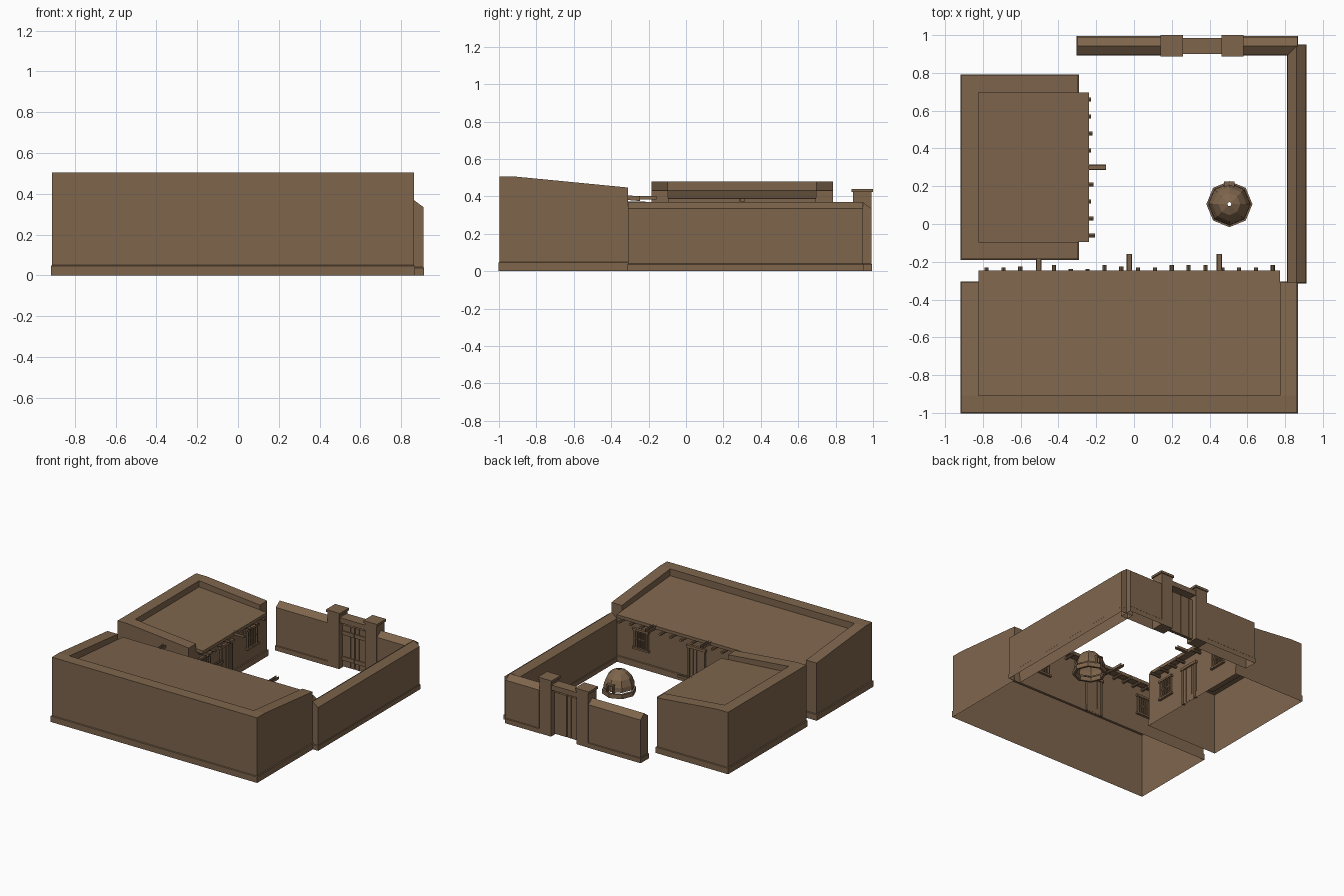
import bpy, bmesh, math, random
from mathutils import Matrix, Vector

if "Cube" in bpy.data.objects:
    bpy.data.objects.remove(bpy.data.objects["Cube"])

random.seed(3)
adobe = bpy.data.materials.new("adobe_brown")
adobe.diffuse_color = (0.21, 0.131, 0.073, 1)
adobe.use_nodes = True
adobe.node_tree.nodes["Principled BSDF"].inputs["Base Color"].default_value = adobe.diffuse_color


def finish(name, bm, mat=Matrix()):
    bmesh.ops.recalc_face_normals(bm, faces=bm.faces)
    me = bpy.data.meshes.new(name)
    bm.to_mesh(me)
    bm.free()
    me.materials.append(adobe)
    ob = bpy.data.objects.new(name, me)
    ob.matrix_world = mat
    bpy.context.collection.objects.link(ob)
    return ob


def face(bm, pts):
    bm.faces.new([bm.verts.new(p) for p in pts])


def add_box(bm, x0, x1, y0, y1, z0, z1, slope=0):
    """Box; slope lowers the far y side."""
    vs = bmesh.ops.create_cube(bm, size=1)["verts"]
    for v in vs:
        far = v.co.y > 0
        v.co = (x1 if v.co.x > 0 else x0, y1 if far else y0,
                (z1 if v.co.z > 0 else z0) - (slope if far else 0))


def boxes(name, specs, mat=Matrix()):
    bm = bmesh.new()
    for s in specs:
        add_box(bm, *s)
    return finish(name, bm, mat)


def plinth(name, x0, x1, y0, y1, h, mat=Matrix(), e=0.006):
    """Open skirt around the foot of a wall."""
    bm = bmesh.new()
    rings = []
    for o, z in ((e, 0), (e, h - 0.004), (0, h)):
        rings.append([bm.verts.new(p) for p in (
            (x0 - o, y0 - o, z), (x1 + o, y0 - o, z), (x1 + o, y1 + o, z), (x0 - o, y1 + o, z))])
    for a, b in zip(rings, rings[1:]):
        for i in range(4):
            j = (i + 1) % 4
            bm.faces.new((a[i], a[j], b[j], b[i]))
    finish(name, bm, mat)


def house(name, mat, u0, u1, d, h0, h1, r0, r1, over, vigas, spouts, windows, doors, spout_len):
    t = 0.09
    a, b = u0 + t, u1 - t
    slope = lambda v: r0 + (r1 - r0) * (v - t) / (d + over - t)
    # hollow shell with a parapet on three sides
    bm = bmesh.new()
    face(bm, [(u0, 0, 0), (u1, 0, 0), (u1, 0, h0), (u0, 0, h0)])
    face(bm, [(u0, 0, h0), (u1, 0, h0), (b, t, h0), (a, t, h0)])
    face(bm, [(a, t, r0), (b, t, r0), (b, t, h0), (a, t, h0)])
    zr = slope(d)
    for o, i in ((u0, a), (u1, b)):
        face(bm, [(o, 0, 0), (o, d, 0), (o, d, h1), (o, t, h0), (o, 0, h0)])
        face(bm, [(o, 0, h0), (i, t, h0), (o, t, h0)])
        face(bm, [(o, t, h0), (i, t, h0), (i, d, h1), (o, d, h1)])
        face(bm, [(i, t, r0), (i, d, zr), (i, d, h1), (i, t, h0)])
    face(bm, [(u0, d, 0), (u1, d, 0), (u1, d, h1), (b, d, h1),
              (b, d, zr), (a, d, zr), (a, d, h1), (u0, d, h1)])
    bmesh.ops.remove_doubles(bm, verts=bm.verts, dist=1e-4)
    finish(name + "_walls", bm, mat)
    plinth(name + "_plinth", u0, u1, 0, d, 0.05, mat)
    # sloping roof surface and its overhanging eave
    bm = bmesh.new()
    face(bm, [(a, t, r0), (b, t, r0), (b, d, zr), (a, d, zr)])
    add_box(bm, a, b, d, d + over, zr - 0.025, zr, zr - r1)
    finish(name + "_roof", bm, mat)
    # beam ends under the eave
    bm = bmesh.new()
    for u in vigas:
        n = 0.11 + over + random.choice((0, 0.006, 0.012, 0.02))
        m = Matrix.Translation((u, d - 0.1 + n / 2, r1 - 0.04)) @ Matrix.Rotation(math.pi / 2, 4, 'X')
        bmesh.ops.create_cone(bm, cap_ends=True, segments=8, radius1=0.011, radius2=0.011,
                              depth=n, matrix=m)
    finish(name + "_beams", bm, mat)
    # water spouts
    sp = []
    for u in spouts:
        v0, v1, z = d - 0.02, d + spout_len, r1 - 0.012
        sp += [(u - 0.014, u + 0.014, v0, v1, z - 0.006, z),
               (u - 0.014, u - 0.009, v0, v1, z, z + 0.014),
               (u + 0.009, u + 0.014, v0, v1, z, z + 0.014)]
    boxes(name + "_spouts", sp, mat)
    # windows: frame, sill and grille
    for k, u in enumerate(windows):
        w, z0, z1 = 0.05, 0.16, 0.29
        s = [(u - w - 0.012, u - w, d - 0.01, d + 0.014, z0, z1),
             (u + w, u + w + 0.012, d - 0.01, d + 0.014, z0, z1),
             (u - w - 0.022, u + w + 0.022, d - 0.01, d + 0.018, z1, z1 + 0.016),
             (u - w - 0.022, u + w + 0.022, d - 0.01, d + 0.02, z0 - 0.014, z0),
             (u - w, u + w, d + 0.004, d + 0.01, 0.222, 0.23)]
        for i in range(1, 5):
            x = u - w + 2 * w * i / 5
            s.append((x - 0.004, x + 0.004, d + 0.003, d + 0.012, z0, z1))
        boxes(f"{name}_window_{k}", s, mat)
    # doors: frame and plank leaf
    for k, u in enumerate(doors):
        w, z1 = 0.06, 0.28
        s = [(u - w - 0.014, u - w, d - 0.01, d + 0.014, 0, z1),
             (u + w, u + w + 0.014, d - 0.01, d + 0.014, 0, z1),
             (u - w - 0.024, u + w + 0.024, d - 0.01, d + 0.018, z1, z1 + 0.02)]
        for i in range(4):
            x = u - w + i * w / 2
            s.append((x + 0.001, x + w / 2 - 0.001, d - 0.004, d + 0.007, 0.005, z1))
        boxes(f"{name}_door_{k}", s, mat)


# long front house
house("long_house", Matrix.Translation((0, -1 + 0.003, 0)), -0.912, 0.862, 0.687,
      0.505, 0.447, 0.452, 0.4, 0.063,
      [-0.78 + 0.0891 * i for i in range(18) if i not in (3,)],
      (-0.505, -0.025, 0.452), (0.6, -0.35), (0.12,), 0.152)

# side house, turned so that its eave faces the yard
house("side_house", Matrix.Translation((-0.912, 0.3, 0)) @ Matrix.Rotation(-math.pi / 2, 4, 'Z'),
      -0.485, 0.485, 0.615, 0.48, 0.43, 0.432, 0.388, 0.06,
      [0.09 * i for i in range(-4, 5) if i], (0,), (-0.29, 0.29), (0.03,), 0.15)


def yard_wall(name, length, mat):
    """Gabled wall running along local x, centred on local y."""
    w, z0, z1 = 0.048, 0.335, 0.37
    prof = [(-w, 0), (-w, z0), (0, z1), (w, z0), (w, 0)]
    bm = bmesh.new()
    ends = [[bm.verts.new((x, y, z)) for y, z in prof] for x in (0, length)]
    for i in range(4):
        bm.faces.new((ends[0][i], ends[0][i + 1], ends[1][i + 1], ends[1][i]))
    for e in ends:
        bm.faces.new(e)
    finish(name, bm, mat)
    plinth(name + "_plinth", 0, length, -w, w, 0.04, mat, 0.004)


# yard walls
yard_wall("back_wall_left", 0.45, Matrix.Translation((-0.3, 0.943, 0)))
yard_wall("back_wall_right", 0.29, Matrix.Translation((0.575, 0.943, 0)))
yard_wall("right_wall", 1.255, Matrix.Translation((0.861, -0.31, 0)) @ Matrix.Rotation(math.pi / 2, 4, 'Z'))

# gate posts with caps, lintel and two plank leaves
for side, x in (("left", 0.2), ("right", 0.522)):
    boxes(f"gate_post_{side}", [
        (x - 0.05, x + 0.05, 0.893, 0.993, 0, 0.422),
        (x - 0.059, x + 0.059, 0.886, 1.0, 0.422, 0.44)])
boxes("gate_lintel", [(0.24, 0.482, 0.9, 0.986, 0.36, 0.4)])
for side, x in (("left", 0.252), ("right", 0.363)):
    s = [(x + 0.036 * i, x + 0.036 * i + 0.034, 0.93, 0.955, 0.01, 0.335) for i in range(3)]
    s += [(x, x + 0.106, 0.922, 0.931, z, z + 0.03) for z in (0.06, 0.26)]
    boxes(f"gate_leaf_{side}", s)


def lathe(name, prof, closed):
    """Eight-sided turned shape around the oven centre."""
    bm = bmesh.new()
    rings = [[bm.verts.new((r * math.cos(i * math.pi / 4), r * math.sin(i * math.pi / 4), z))
              for i in range(8)] for r, z in prof]
    pairs = list(zip(rings, rings[1:])) + ([(rings[-1], rings[0])] if closed else [])
    for a, b in pairs:
        for i in range(8):
            j = (i + 1) % 8
            bm.faces.new((a[i], a[j], b[j], b[i]))
    finish(name, bm, Matrix.Translation((0.505, 0.105, 0)))


# domed oven with smoke hole, foot ring and mouth
lathe("oven_dome", [(0.112, 0.045), (0.11, 0.08), (0.09, 0.128), (0.058, 0.163), (0.011, 0.182)], False)
lathe("oven_foot_ring", [(0.122, 0), (0.122, 0.034), (0.104, 0.034), (0.104, 0)], True)
boxes("oven_mouth", [
    (0.477, 0.486, 0.19, 0.222, 0.034, 0.09),
    (0.524, 0.533, 0.19, 0.222, 0.034, 0.09),
    (0.477, 0.533, 0.19, 0.224, 0.09, 0.1)])
